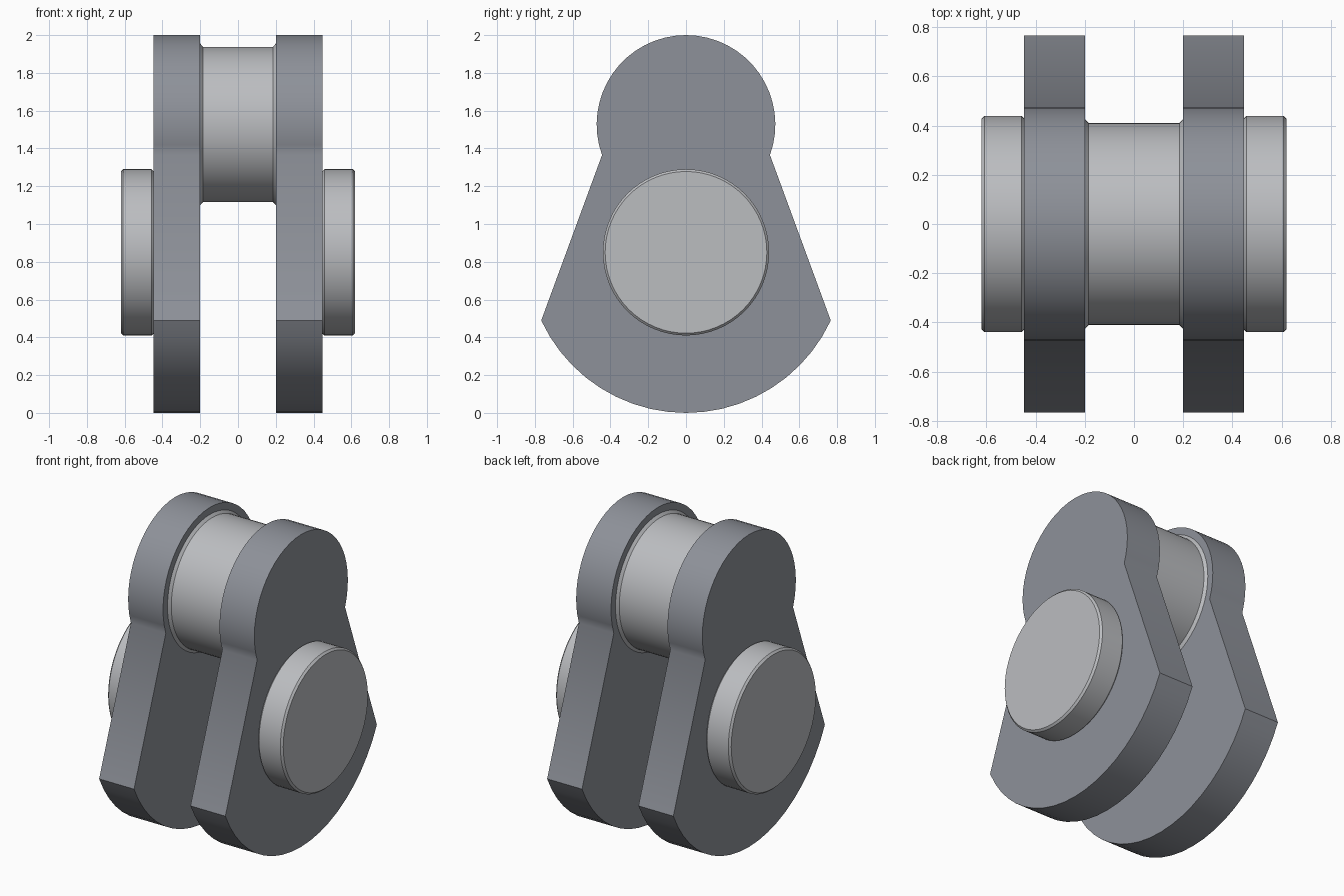
import bpy, bmesh, math

if "Cube" in bpy.data.objects:
    bpy.data.objects.remove(bpy.data.objects["Cube"])


def material(name, rgb):
    m = bpy.data.materials.new(name)
    m.diffuse_color = (*rgb, 1)
    m.use_nodes = True
    m.node_tree.nodes["Principled BSDF"].inputs["Base Color"].default_value = m.diffuse_color
    return m


STEEL = material("machined_steel", (0.50, 0.51, 0.53))
IRON = material("forged_iron", (0.27, 0.285, 0.32))


def finish(name, bm, mat):
    bmesh.ops.recalc_face_normals(bm, faces=bm.faces)
    me = bpy.data.meshes.new(name)
    bm.to_mesh(me)
    bm.free()
    me.materials.append(mat)
    ob = bpy.data.objects.new(name, me)
    bpy.context.collection.objects.link(ob)
    return ob


def turned(name, profile, z, sides=64):
    """Solid turned about the x direction at height z; profile holds (x, radius)."""
    bm = bmesh.new()
    rings = []
    for x, r in profile:
        rings.append([bm.verts.new((x, r * math.cos(2 * math.pi * i / sides),
                                    z + r * math.sin(2 * math.pi * i / sides)))
                      for i in range(sides)])
    for a, b in zip(rings, rings[1:]):
        for i in range(sides):
            j = (i + 1) % sides
            bm.faces.new((a[i], a[j], b[j], b[i])).smooth = True
    bm.faces.new(rings[0])
    bm.faces.new(rings[-1])
    for e in bm.edges:  # keep every ring edge crisp
        e.smooth = abs(e.verts[0].co.x - e.verts[1].co.x) > 1e-5
    return finish(name, bm, STEEL)


def arc(cz, r, a0, a1, n):
    return [(r * math.cos(math.radians(a0 + (a1 - a0) * i / n)),
             cz + r * math.sin(math.radians(a0 + (a1 - a0) * i / n)))
            for i in range(n + 1)]


# Web outline: round head over a flared counterweight
HEAD = arc(1.527, 0.473, -20, 200, 32)
FOOT = arc(0.845, 0.845, 180 + 24.9, 360 - 24.9, 20)


def web(name, x0, x1):
    bm = bmesh.new()
    pts = HEAD + FOOT
    a = [bm.verts.new((x0, y, z)) for y, z in pts]
    b = [bm.verts.new((x1, y, z)) for y, z in pts]
    bm.faces.new(a)
    bm.faces.new(b)
    n = len(pts)
    for i in range(n):
        j = (i + 1) % n
        bm.faces.new((a[i], a[j], b[j], b[i])).smooth = True
    corners = {len(HEAD), n - 1}  # counterweight tips stay sharp
    for i in range(n):
        bm.edges.get((a[i], b[i])).smooth = i not in corners
        bm.edges.get((a[i], a[(i + 1) % n])).smooth = False
        bm.edges.get((b[i], b[(i + 1) % n])).smooth = False
    return finish(name, bm, IRON)


# Two webs and the main journals outside them
for side, s in (("left", -1), ("right", 1)):
    web(side + "_web", s * 0.2, s * 0.447)
    turned(side + "_main_journal",
           [(s * 0.445, 0.428), (s * 0.457, 0.44), (s * 0.608, 0.44), (s * 0.62, 0.428)], 0.85)

# Crank pin with flared ends between the webs
turned("crank_pin",
       [(-0.202, 0.43), (-0.185, 0.411), (0.185, 0.411), (0.202, 0.43)], 1.527)
